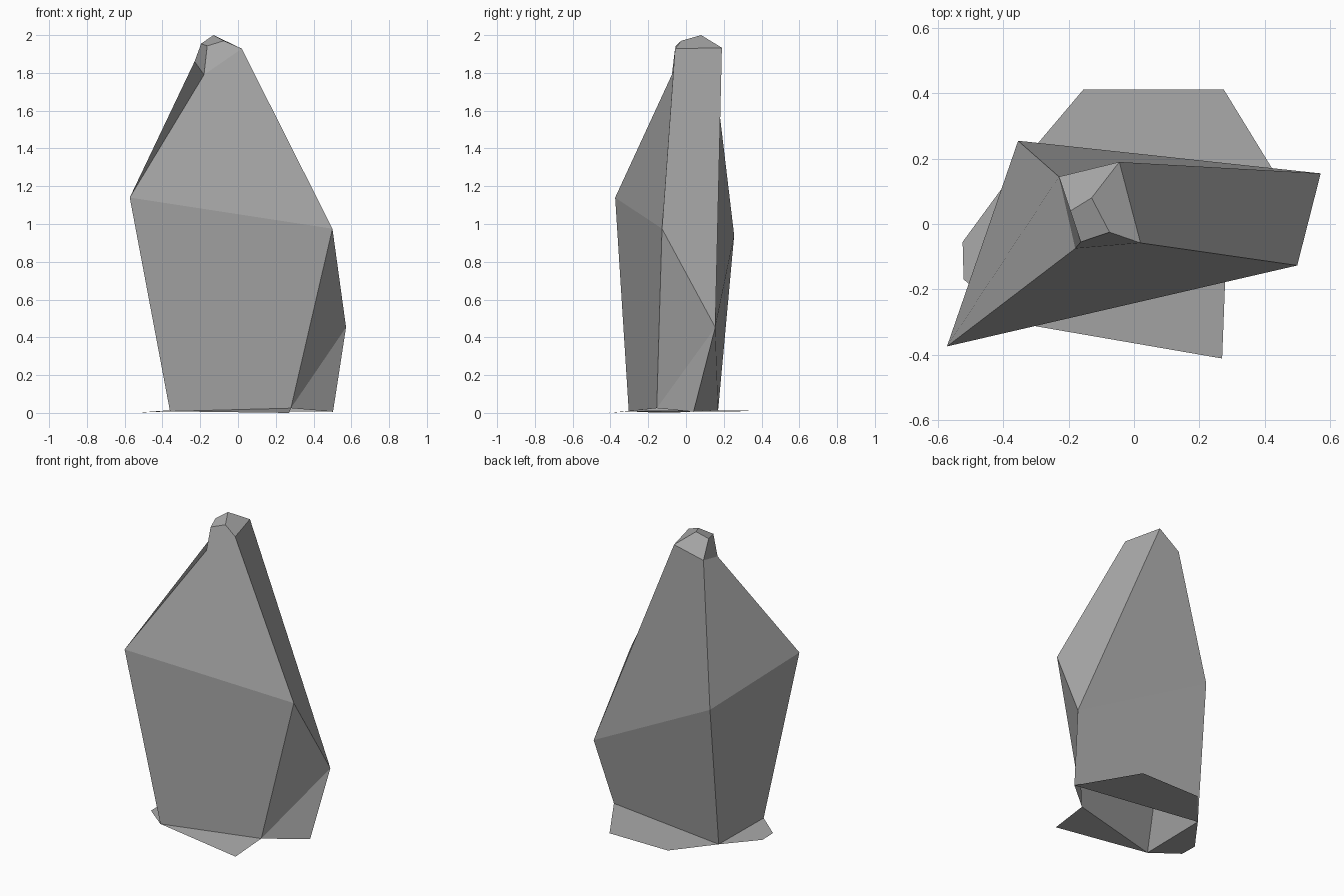
import bpy
import bmesh

cube = bpy.data.objects.get("Cube")
if cube:
    bpy.data.objects.remove(cube, do_unlink=True)

# Plain stone colour
stone = bpy.data.materials.new("grey_stone")
stone.use_nodes = True
grey = (0.4, 0.4, 0.4, 1.0)
stone.diffuse_color = grey
shader = stone.node_tree.nodes["Principled BSDF"]
shader.inputs["Base Color"].default_value = grey
shader.inputs["Roughness"].default_value = 0.9


def build(name, points, faces):
    """Make a flat-shaded part from named corners; each face is a string of names."""
    bm = bmesh.new()
    verts = {key: bm.verts.new(co) for key, co in points.items()}
    for face in faces.split():
        bm.faces.new([verts[key] for key in face])
    bm.normal_update()
    mesh = bpy.data.meshes.new(name)
    bm.to_mesh(mesh)
    bm.free()
    mesh.materials.append(stone)
    obj = bpy.data.objects.new(name, mesh)
    bpy.context.collection.objects.link(obj)
    return obj


# Corners where the rock meets the ground
foot = {
    "P": (-0.36, -0.303, 0.008),
    "Q": (0.28, -0.155, 0.025),
    "R": (0.503, 0.04, 0.006),
    "S": (-0.36, 0.17, 0.014),
}
# Widest corners
waist = {
    "A": (-0.573, -0.375, 1.14),
    "B": (0.50, -0.127, 0.975),
    "C": (0.572, 0.155, 0.453),
    "D": (-0.355, 0.255, 0.94),
}
# Shoulder corners
shoulder = {
    "E": (-0.18, -0.075, 1.79),
    "F": (0.02, -0.058, 1.928),
    "G": (-0.045, 0.19, 1.933),
    "H": (-0.23, 0.145, 1.86),
}
# Small chipped tip
tip = {
    "K": (-0.163, -0.055, 1.943),
    "L": (-0.075, -0.025, 1.97),
    "I": (-0.13, 0.08, 2.0),
    "J": (-0.195, 0.04, 1.955),
}

# Standing rock, open underneath; each bent quad folds across its first corner
build("standing_rock", foot | waist | shoulder | tip,
      "PQBA QCB QRC CRSD SPAD "    # lower walls
      "BFEA CGFB CDHG AEHD "       # upper walls
      "EFLK FGIL GHJI HEKJ KLIJ")  # chipped tip

# Thin ground flaps spreading from the foot
rim = {
    "T": (0.27, -0.412, 0.0),
    "U": (0.275, 0.412, 0.01),
    "V": (-0.155, 0.412, 0.01),
    "W": (-0.525, -0.055, 0.002),
    "X": (-0.522, -0.17, 0.002),
}
build("ground_flaps", foot | rim, "PTQ RUVS SWXP")
